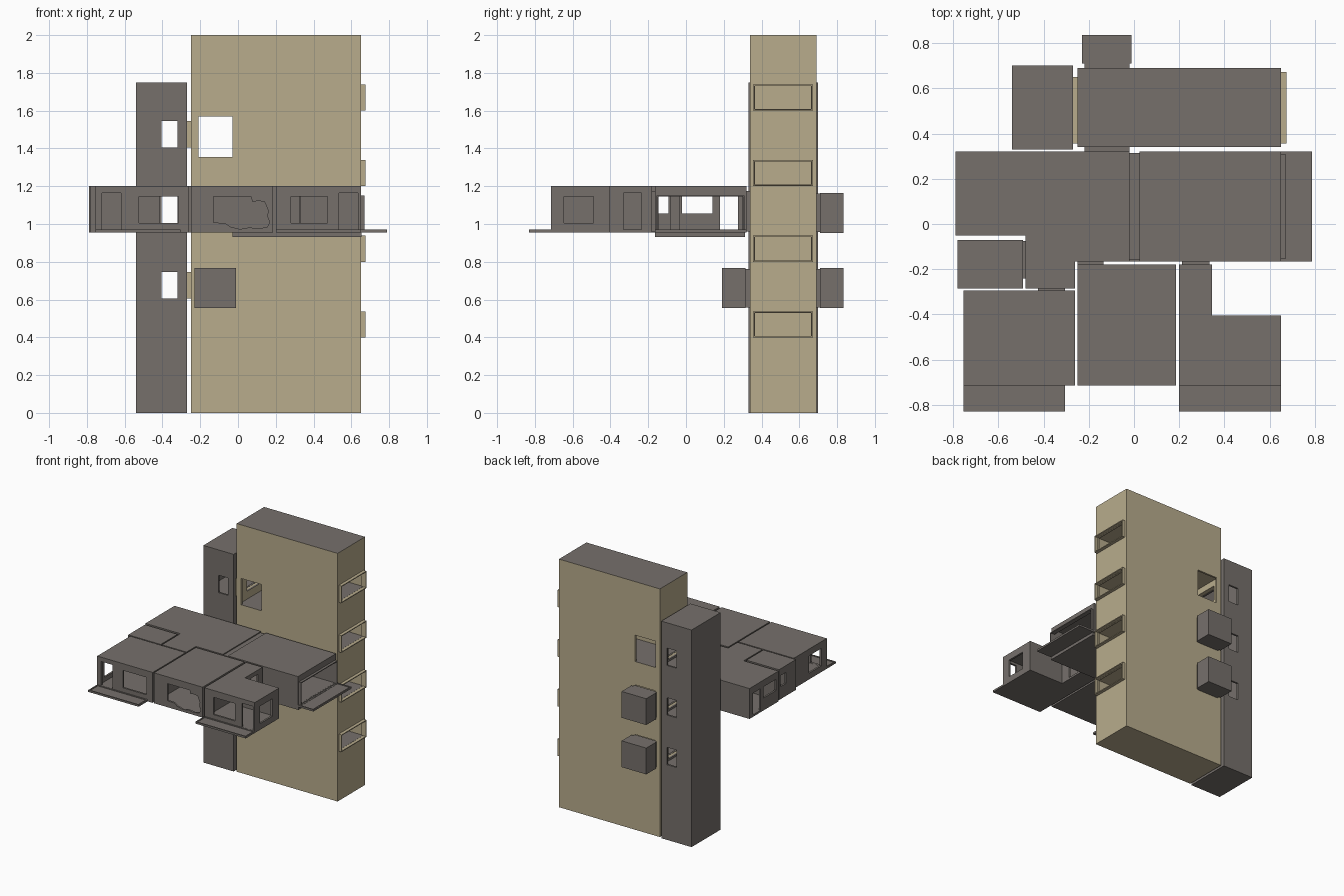
import bpy, bmesh

def material(name, col):
    m = bpy.data.materials.new(name)
    m.diffuse_color = (*col, 1)
    return m

GRAY = material("warm gray", (0.180, 0.162, 0.148))
TAN = material("sand tan", (0.479, 0.412, 0.265))

def add(name, bm, mat):
    bmesh.ops.recalc_face_normals(bm, faces=bm.faces)
    me = bpy.data.meshes.new(name)
    bm.to_mesh(me)
    bm.free()
    ob = bpy.data.objects.new(name, me)
    bpy.context.collection.objects.link(ob)
    me.materials.append(mat)
    return ob

def prism(name, pts, axis, lo, hi, mat=GRAY):
    """Extrude a 2D outline along z (x,y points) or y (x,z points)."""
    bm = bmesh.new()
    put = (lambda a, b, c: (a, b, c)) if axis == 'z' else (lambda a, b, c: (a, c, b))
    f = bm.faces.new([bm.verts.new(put(a, b, lo)) for a, b in pts])
    r = bmesh.ops.extrude_face_region(bm, geom=[f])
    vec = (0, 0, hi - lo) if axis == 'z' else (0, hi - lo, 0)
    bmesh.ops.translate(bm, vec=vec, verts=[v for v in r['geom'] if isinstance(v, bmesh.types.BMVert)])
    return add(name, bm, mat)

def box(name, b, mat=GRAY):
    x0, x1, y0, y1, z0, z1 = b
    return prism(name, [(x0, y0), (x1, y0), (x1, y1), (x0, y1)], 'z', z0, z1, mat)

def carve(ob, cuts):
    """Subtract boxes (tuples) or cutter objects, then drop the cutters."""
    cutters = [box("cutter", c) if isinstance(c, tuple) else c for c in cuts]
    for c in cutters:
        c.hide_render = True
        m = ob.modifiers.new("cut", 'BOOLEAN')
        m.operation, m.solver, m.object = 'DIFFERENCE', 'EXACT', c
    dg = bpy.context.evaluated_depsgraph_get()
    me = bpy.data.meshes.new_from_object(ob.evaluated_get(dg))
    ob.modifiers.clear()
    ob.data = me
    for c in cutters:
        bpy.data.objects.remove(c)
    return ob

def tube(name, b, axis, t=0.007, mat=GRAY):
    """Rectangular sleeve open along one axis."""
    c = list(b)
    for i in range(3):
        s = -0.05 if i == axis else t
        c[2 * i] += s
        c[2 * i + 1] -= s
    return carve(box(name, b, mat), [tuple(c)])

# --- tall tan block with stacked storeys, side windows and square openings
cuts = [(-0.235, 0.635, 0.355, 0.675, 0.015, 0.385)]
for k in range(4):
    z = 0.4 + 0.4 * k
    cuts += [(-0.235, 0.635, 0.355, 0.675, z + 0.004, z + 0.136),
             (-0.235, 0.635, 0.355, 0.675, z + 0.152, z + 0.385),
             (0.6, 0.7, 0.364, 0.663, z + 0.008, z + 0.130)]
for z in (0.556, 0.956, 1.356):
    cuts.append((-0.21, -0.03, 0.3, 0.8, z, z + 0.212))
    cuts.append((-0.3, -0.2, 0.45, 0.63, z + 0.06, z + 0.18))
tower = carve(box("tall_block", (-0.25, 0.65, 0.34, 0.69, 0, 2), TAN), cuts)
tower.data.materials.clear()
tower.data.materials.append(TAN)
tower.data.materials.append(GRAY)
for p in tower.data.polygons:          # roof and floors are gray
    p.material_index = 1 if p.normal.z > 0.5 else 0
for k in range(4):
    z = 0.4 + 0.4 * k
    tube("window_frame", (0.645, 0.675, 0.355, 0.672, z, z + 0.138), 0, 0.007, TAN)

# --- slim gray stair tower with three through windows
cuts = [(-0.525, -0.285, 0.345, 0.685, 0.015, 0.585)]
for z in (0.6, 1.0, 1.4):
    cuts += [(-0.525, -0.285, 0.345, 0.685, z, z + (0.385 if z < 1.3 else 0.335)),
             (-0.405, -0.32, 0.3, 0.8, z + 0.006, z + 0.146),
             (-0.3, -0.2, 0.45, 0.63, z + 0.016, z + 0.136)]
    tube("tower_link", (-0.275, -0.245, 0.355, 0.65, z + 0.006, z + 0.146), 0, 0.008, TAN)
carve(box("stair_tower", (-0.54, -0.27, 0.33, 0.70, 0, 1.75)), cuts)

# --- small pods plugged into the tall block
for y0, y1, z in ((0.71, 0.835, 0.555), (0.71, 0.835, 0.953), (0.19, 0.315, 0.555)):
    back = y0 > 0.5
    inner = (-0.215, -0.025, y0 - (0.05 if back else -0.012), y1 + (-0.012 if back else 0.05),
             z + 0.012, z + 0.2)
    carve(box("pod", (-0.23, -0.01, y0, y1, z, z + 0.212)), [inner])
    tube("pod_neck", (-0.22, -0.02, 0.685 if back else 0.313, 0.712 if back else 0.345,
                      z + 0.004, z + 0.208), 1)

# --- room modules: outline, inner cavities and openings
Z0, Z1, T = 0.955, 1.2, 0.015
LO, HI = 0.971, 1.165                  # door heights
WL, WH = 1.005, 1.145                  # window heights

def room(name, pts, cavities, openings):
    cuts = [(a, b, c, d, Z0 + T, Z1 - T) for a, b, c, d in cavities]
    return carve(prism(name, pts, 'z', Z0, Z1), cuts + openings)

def rect(x0, x1, y0, y1):
    return [(x0, y0), (x1, y0), (x1, y1), (x0, y1)]

def shrink(x0, x1, y0, y1):
    return (x0 + T, x1 - T, y0 + T, y1 - T)

room("hall", [(-0.79, 0.32), (-0.79, -0.05), (-0.48, -0.05), (-0.48, -0.285),
              (-0.26, -0.285), (-0.26, -0.165), (-0.02, -0.165), (-0.02, 0.32)],
     [(-0.775, -0.035, -0.035, 0.305), (-0.465, -0.035, -0.15, 0.1), (-0.465, -0.275, -0.27, 0.05)],
     [(-0.9, -0.7, 0.18, 0.275, LO, WH), (-0.9, -0.7, -0.02, 0.14, 1.055, WH),
      (-0.1, 0.1, -0.145, 0.3, LO, HI), (-0.21, -0.03, 0.25, 0.4, LO, HI),
      (-0.405, -0.32, 0.25, 0.4, WL, WH), (-0.415, -0.315, -0.35, -0.2, LO, HI),
      (-0.55, -0.4, -0.23, -0.085, LO, HI), (-0.24, -0.145, -0.2, -0.1, LO, HI)])
room("side_room", rect(-0.78, -0.49, -0.285, -0.07), [shrink(-0.78, -0.49, -0.285, -0.07)],
     [(-0.9, -0.7, -0.16, -0.092, 1.055, WH), (-0.55, -0.4, -0.23, -0.085, LO, HI)])
room("left_room", rect(-0.755, -0.26, -0.715, -0.295), [shrink(-0.755, -0.26, -0.715, -0.295)],
     [(-0.72, -0.62, -0.8, -0.65, LO, HI), (-0.525, -0.315, -0.8, -0.65, WL, WH),
      (-0.9, -0.7, -0.645, -0.49, WL, WH), (-0.415, -0.315, -0.35, -0.2, LO, HI)])
blob = prism("cutter", [(-0.13, 1.145), (0.07, 1.145), (0.075, 1.118), (0.11, 1.122), (0.14, 1.118),
                        (0.15, 1.095), (0.16, 1.07), (0.155, 1.04), (0.168, 1.01), (0.155, 0.985),
                        (0.11, 0.975), (0.06, 0.982), (0.01, 0.973), (-0.04, 0.985),
                        (-0.07, 1.005), (-0.13, 1.008)], 'y', -0.8, -0.65)
room("middle_room", rect(-0.25, 0.185, -0.715, -0.18), [shrink(-0.25, 0.185, -0.715, -0.18)],
     [blob, (-0.24, -0.145, -0.25, -0.1, LO, HI)])
room("right_room", [(0.2, -0.715), (0.65, -0.715), (0.65, -0.405), (0.345, -0.405),
                    (0.345, -0.18), (0.2, -0.18)],
     [shrink(0.2, 0.65, -0.715, -0.405), (0.215, 0.33, -0.6, -0.195)],
     [(0.28, 0.475, -0.8, -0.65, WL, WH), (0.535, 0.635, -0.8, -0.65, LO, HI),
      (0.6, 0.7, -0.645, -0.49, WL, WH), (0.31, 0.4, -0.33, -0.235, LO, HI),
      (0.222, 0.323, -0.25, -0.1, LO, HI)])
room("living_room", rect(0.025, 0.65, -0.165, 0.32), [shrink(0.025, 0.65, -0.165, 0.32)],
     [(0.6, 0.7, -0.145, 0.3, LO, WH), (-0.1, 0.1, -0.145, 0.3, LO, HI),
      (0.222, 0.323, -0.25, -0.1, LO, HI)])
box("living_room_base", (-0.03, 0.655, -0.165, 0.312, 0.932, 0.957))
tube("living_room_frame", (0.645, 0.67, -0.155, 0.31, 0.96, 1.152), 0)

# --- sleeves joining the modules
for b, ax in (((-0.025, 0.03, -0.16, 0.315, 0.96, 1.192), 0),
              ((-0.495, -0.475, -0.24, -0.075, 0.96, 1.175), 0),
              ((-0.425, -0.305, -0.3, -0.28, 0.96, 1.175), 1),
              ((-0.25, -0.135, -0.185, -0.16, 0.96, 1.175), 1),
              ((0.212, 0.333, -0.185, -0.16, 0.96, 1.175), 1),
              ((-0.22, -0.02, 0.315, 0.345, 0.96, 1.175), 1)):
    tube("module_link", b, ax)

# --- balcony slabs with a shallow rim
for x0, x1, y0, y1 in ((-0.755, -0.305, -0.83, -0.713), (0.2, 0.65, -0.83, -0.713),
                       (0.648, 0.788, -0.165, 0.32)):
    carve(box("balcony", (x0, x1, y0, y1, 0.955, 0.97)),
          [(x0 + 0.01, x1 - 0.01, y0 + 0.01, y1 - 0.01, 0.965, 1.0)])
